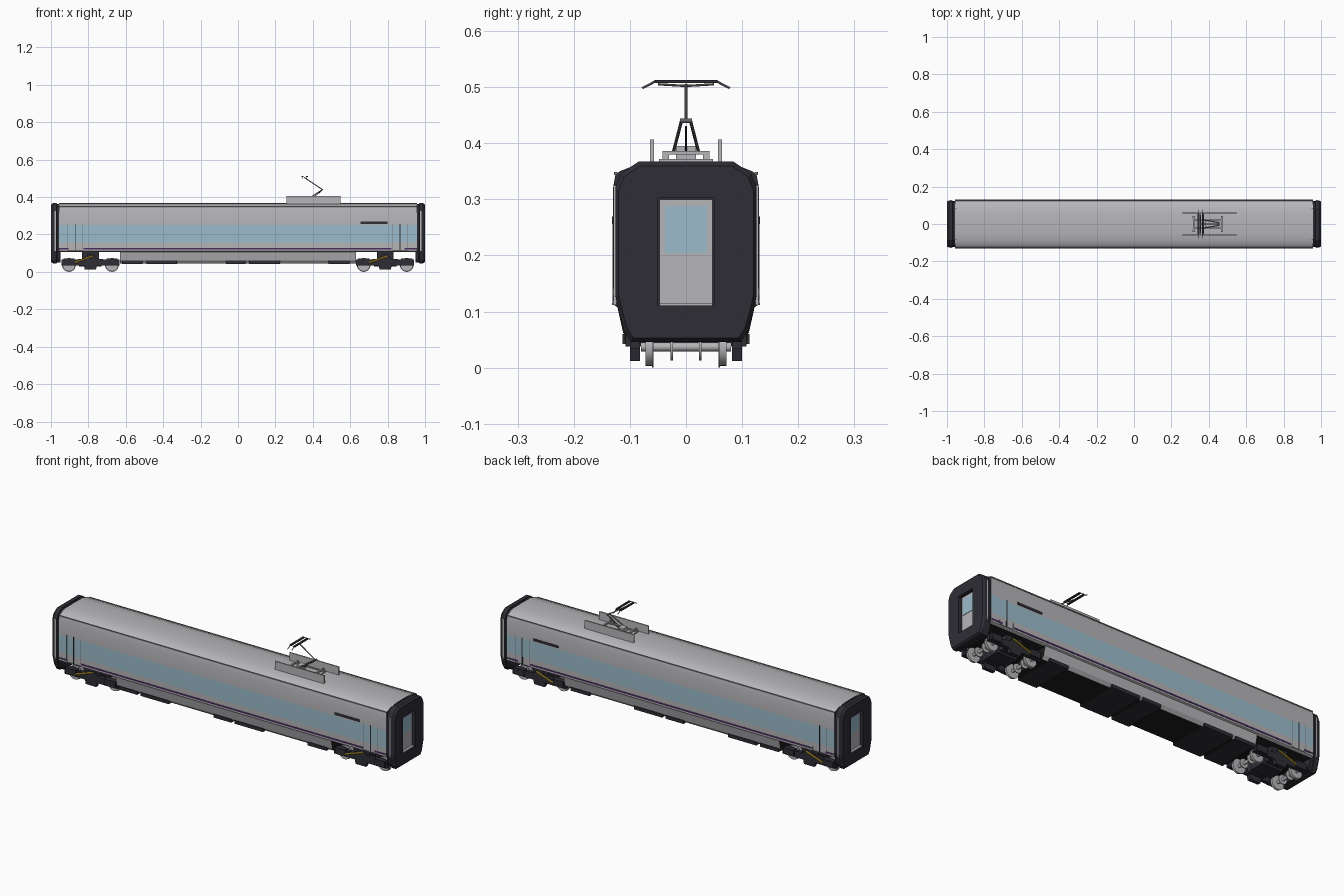
import bpy, bmesh, math
from mathutils import Vector

if "Cube" in bpy.data.objects:
    bpy.data.objects.remove(bpy.data.objects["Cube"])


def mat(name, r, g, b):
    m = bpy.data.materials.new(name)
    m.diffuse_color = (r, g, b, 1)
    m.use_nodes = True
    m.node_tree.nodes["Principled BSDF"].inputs["Base Color"].default_value = m.diffuse_color
    return m


GREY = mat("light grey", 0.47, 0.47, 0.49)
DARK = mat("charcoal", 0.027, 0.027, 0.036)
BLUE = mat("window blue", 0.33, 0.5, 0.6)
BLACK = mat("underside black", 0.012, 0.012, 0.013)
PURPLE = mat("purple stripe", 0.07, 0.025, 0.12)
YELLOW = mat("damper yellow", 0.6, 0.4, 0.03)
MID = mat("mid grey", 0.2, 0.2, 0.215)


def finish(name, bm, *mats, smooth=False):
    bmesh.ops.recalc_face_normals(bm, faces=bm.faces)
    me = bpy.data.meshes.new(name)
    bm.to_mesh(me)
    bm.free()
    for m in mats:
        me.materials.append(m)
    ob = bpy.data.objects.new(name, me)
    bpy.context.collection.objects.link(ob)
    if smooth:
        bpy.ops.object.select_all(action='DESELECT')
        ob.select_set(True)
        bpy.context.view_layer.objects.active = ob
        bpy.ops.object.shade_smooth_by_angle(angle=math.radians(35))
    return ob


def loft_bm(rings):
    """Skin a list of closed point rings and cap both ends."""
    bm = bmesh.new()
    rs = [[bm.verts.new(p) for p in r] for r in rings]
    n = len(rs[0])
    for a, b in zip(rs, rs[1:]):
        for i in range(n):
            bm.faces.new((a[i], a[(i + 1) % n], b[(i + 1) % n], b[i]))
    bm.faces.new(rs[0])
    bm.faces.new(rs[-1])
    bmesh.ops.recalc_face_normals(bm, faces=bm.faces)
    bm.normal_update()
    return bm


def box(name, x0, x1, y0, y1, z0, z1, m):
    q = [(y0, z0), (y1, z0), (y1, z1), (y0, z1)]
    return finish(name, loft_bm([[(x, y, z) for y, z in q] for x in (x0, x1)]), m)


def rod(name, p0, p1, r, m, sides=8):
    p0, p1 = Vector(p0), Vector(p1)
    rot = (p1 - p0).to_track_quat('Z', 'Y')
    ring = [rot @ Vector((r * math.cos(t), r * math.sin(t), 0))
            for t in (2 * math.pi * i / sides for i in range(sides))]
    return finish(name, loft_bm([[p + v for v in ring] for p in (p0, p1)]), m, smooth=sides > 8)


def mirrored(half):
    return half + [(-y, z) for y, z in reversed(half) if y > 0]


# body shell: window band and underside coloured by height and direction
shell = mirrored([(0.118, 0.105), (0.129, 0.112), (0.13, 0.157), (0.13, 0.25), (0.13, 0.32),
                  (0.126, 0.343), (0.118, 0.35), (0.09, 0.361), (0.05, 0.366), (0, 0.367)])
bm = loft_bm([[(x, y, z) for y, z in shell] for x in (-0.957, 0.957)])
for f in bm.faces:
    c = f.calc_center_median()
    if abs(f.normal.x) > 0.9:
        f.material_index = 3
    elif f.normal.z < -0.9:
        f.material_index = 2
    elif abs(f.normal.y) > 0.9 and 0.157 < c.z < 0.25:
        f.material_index = 1
finish("body_shell", bm, GREY, BLUE, BLACK, DARK, smooth=True)

# lower skirt between the bogies
skirt = mirrored([(0.098, 0.046), (0.112, 0.062), (0.122, 0.107)])
bm = loft_bm([[(x, y, z) for y, z in skirt] for x in (-0.63, 0.63)])
for f in bm.faces:
    if f.normal.z < -0.9 or abs(f.normal.x) > 0.9:
        f.material_index = 1
finish("skirt", bm, GREY, BLACK)
for x0, x1 in ((-0.62, -0.51), (-0.49, -0.325), (-0.065, 0.04), (0.06, 0.225), (0.485, 0.595)):
    box("equipment_panel", x0, x1, -0.113, 0.113, 0.042, 0.06, DARK)

# side details, both sides
for s in (-1, 1):
    box("roof_gutter", -0.957, 0.957, s * 0.122, s * 0.128, 0.343, 0.349, MID)
    box("destination_display", 0.655, 0.8, s * 0.129, s * 0.132, 0.256, 0.269, DARK)
    for x0, x1 in ((-0.825, 0.82), (0.89, 0.955), (-0.955, -0.905)):
        box("side_stripe", x0, x1, s * 0.128, s * 0.1308, 0.121, 0.129, PURPLE)
    for x in (-0.87, 0.865):
        box("door_seam", x - 0.0025, x + 0.0025, s * 0.129, s * 0.1312, 0.117, 0.257, DARK)
        for e in (-0.04, 0.04):
            box("door_edge", x + e - 0.001, x + e + 0.001, s * 0.129, s * 0.1306, 0.117, 0.257, MID)
        box("door_step", x - 0.04, x + 0.04, s * 0.128, s * 0.132, 0.112, 0.116, MID)

# end caps with a recessed gangway door
cap = mirrored([(0.098, 0.046), (0.11, 0.064), (0.122, 0.108), (0.126, 0.13), (0.126, 0.32),
                (0.116, 0.346), (0.085, 0.367)])
for s in (-1, 1):
    rings = []
    for x, k in ((0.95, 0.97), (0.968, 0.97), (0.97, 1), (0.99, 1), (1.0, 0.955)):
        rings.append([(s * x, y * k, 0.207 + (z - 0.207) * k) for y, z in cap])
    end = finish("end_cap", loft_bm(rings), DARK)
    cutter = box("recess_cutter", s * 0.98, s * 1.1, -0.05, 0.05, 0.111, 0.303, DARK)
    cutter.hide_render = True
    mod = end.modifiers.new("recess", 'BOOLEAN')
    mod.object = cutter
    mod.operation = 'DIFFERENCE'
    mod.solver = 'EXACT'
    bpy.context.view_layer.objects.active = end
    bpy.ops.object.modifier_apply(modifier=mod.name)
    bpy.data.objects.remove(cutter)
    box("gangway_door", s * 0.978, s * 0.983, -0.047, 0.047, 0.112, 0.3, GREY)
    box("gangway_window", s * 0.982, s * 0.985, -0.037, 0.037, 0.204, 0.288, BLUE)
    box("gangway_sill", s * 0.982, s * 0.996, -0.047, 0.047, 0.111, 0.115, GREY)
    for t in (-1, 1):
        box("corner_trim", s * 0.974, s * 0.98, t * 0.124, t * 0.129, 0.112, 0.325, GREY)

# bogies: the same unit at both ends
side_frame = [(-0.155, 0.034), (-0.035, 0.034), (-0.03, 0.012), (0.03, 0.012), (0.035, 0.034),
              (0.155, 0.034), (0.155, 0.066), (0.08, 0.066), (0.03, 0.072), (0.015, 0.095),
              (-0.015, 0.095), (-0.03, 0.072), (-0.08, 0.066), (-0.155, 0.066)]
for cx in (-0.789, 0.787):
    for s in (-1, 1):
        finish("bogie_side_frame", loft_bm([[(cx + x, s * y, z) for x, z in side_frame]
                                            for y in (0.082, 0.1)]), DARK)
        rod("yaw_damper", (cx - 0.085, s * 0.105, 0.05), (cx + 0.015, s * 0.105, 0.085), 0.005, YELLOW)
        for dx in (-0.115, 0.115):
            box("axle_box", cx + dx - 0.03, cx + dx + 0.03, s * 0.08, s * 0.108, 0.038, 0.072, DARK)
    box("bogie_bolster", cx - 0.045, cx + 0.045, -0.09, 0.09, 0.04, 0.106, DARK)
    box("bogie_motor", cx - 0.06, cx + 0.06, -0.04, 0.04, 0.029, 0.06, DARK)
    for dx in (-0.115, 0.115):
        wx = cx + dx
        rod("axle", (wx, -0.08, 0.037), (wx, 0.08, 0.037), 0.008, GREY, 12)
        for s in (-1, 1):
            rod("wheel", (wx, s * 0.061, 0.037), (wx, s * 0.072, 0.037), 0.034, GREY, 28)
            rod("wheel_flange", (wx, s * 0.058, 0.037), (wx, s * 0.061, 0.037), 0.037, GREY, 28)
            rod("brake_disc", (wx, s * 0.023, 0.037), (wx, s * 0.028, 0.037), 0.024, GREY, 20)

# roof shields and pantograph base
for s in (-1, 1):
    box("roof_shield", 0.26, 0.547, s * 0.057, s * 0.064, 0.36, 0.407, GREY)
    for x in (0.32, 0.47):
        box("insulator", x - 0.006, x + 0.006, s * 0.03, s * 0.042, 0.365, 0.384, GREY)
    box("base_rail", 0.32, 0.47, s * 0.018, s * 0.024, 0.38, 0.386, GREY)
    rod("lower_arm", (0.37, s * 0.022, 0.386), (0.452, s * 0.008, 0.44), 0.003, MID)
    rod("head_support", (0.356, 0, 0.502), (0.356, s * 0.05, 0.505), 0.002, MID)
box("base_plate", 0.31, 0.48, -0.048, 0.048, 0.365, 0.372, GREY)
for x in (0.32, 0.47):
    box("base_crossbar", x - 0.004, x + 0.004, -0.042, 0.042, 0.38, 0.386, GREY)
box("pantograph_drive", 0.355, 0.385, -0.018, 0.018, 0.372, 0.395, GREY)

# pantograph arms and collector head
rod("elbow", (0.452, -0.011, 0.44), (0.452, 0.011, 0.44), 0.004, MID)
rod("upper_arm", (0.452, 0, 0.44), (0.356, 0, 0.504), 0.0028, MID)
rod("guide_rod", (0.385, 0, 0.386), (0.445, 0, 0.43), 0.0015, DARK)
for x in (0.344, 0.368):
    box("collector_strip", x - 0.005, x + 0.005, -0.056, 0.056, 0.507, 0.513, DARK)
    for s in (-1, 1):
        rod("collector_horn", (x, s * 0.055, 0.51), (x, s * 0.078, 0.498), 0.002, MID)
